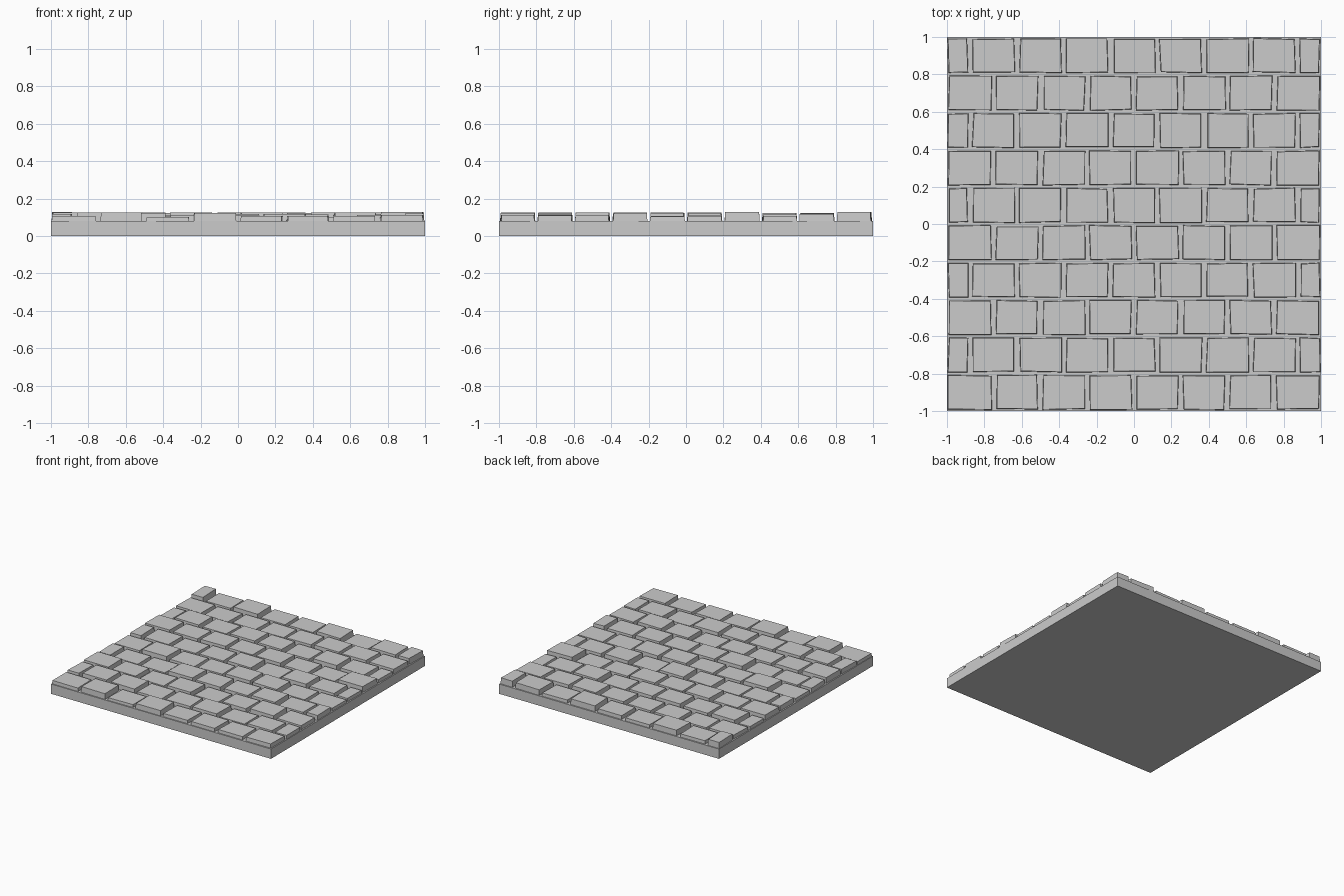
import bpy, bmesh, random
from mathutils import Vector

if "Cube" in bpy.data.objects:
    bpy.data.objects.remove(bpy.data.objects["Cube"])

random.seed(7)
SLAB_TOP = 0.08
ROWS, PITCH_Y, PITCH_X = 10, 0.2, 0.25
GAP_X, GAP_Y = 0.011, 0.007     # half joint widths

# Heights seen on the front row, back row and right-hand edge
FRONT = [.107, .125, .102, .122, .106, .108, .106, .113]
BACK = [.129, .106, .125, .105, .110, .126, .106, .125, .129]
RIGHT = [.113, .110, .112, .120, .104, .107, .127, .107, .118, .129]


def add_mesh(name, bm):
    bmesh.ops.recalc_face_normals(bm, faces=bm.faces)
    me = bpy.data.meshes.new(name)
    bm.to_mesh(me)
    bm.free()
    ob = bpy.data.objects.new(name, me)
    bpy.context.collection.objects.link(ob)
    return ob


def stone(bm, x0, x1, y0, y1, top):
    """Closed six-sided paver with slightly uneven corners and flared base."""
    corners = [(x0, y0), (x1, y0), (x1, y1), (x0, y1)]
    cx, cy = (x0 + x1) / 2, (y0 + y1) / 2
    low, high = [], []
    for x, y in corners:
        sx, sy = (1 if x > cx else -1), (1 if y > cy else -1)
        px = x - sx * random.uniform(-0.003, 0.007)
        py = y - sy * random.uniform(-0.002, 0.005)
        px, py = max(-.997, min(.997, px)), max(-.997, min(.997, py))
        low.append(bm.verts.new((px, py, SLAB_TOP - 0.01)))
        high.append(bm.verts.new((px - sx * 0.003, py - sy * 0.003, top)))
    bm.faces.new(high)
    bm.faces.new(low[::-1])
    for i in range(4):
        j = (i + 1) % 4
        bm.faces.new((low[i], low[j], high[j], high[i]))


# Base slab
bm = bmesh.new()
bmesh.ops.create_cube(bm, size=1)
for v in bm.verts:
    v.co = Vector((v.co.x * 2, v.co.y * 2, (v.co.z + 0.5) * SLAB_TOP))
add_mesh("base_slab", bm)

# Running-bond rows of paving stones, with half stones ending every other row
for r in range(ROWS):
    if r % 2:
        edges = [-1] + [-1 + PITCH_X * (i + 0.5) for i in range(8)] + [1]
    else:
        edges = [-1 + PITCH_X * i for i in range(9)]
    n = len(edges) - 1
    heights = [random.uniform(0.102, 0.126) for _ in range(n)]
    heights[-1] = RIGHT[r]
    if r == 0:
        heights = FRONT
    elif r == ROWS - 1:
        heights = BACK
    bm = bmesh.new()
    y = -1 + r * PITCH_Y
    for i in range(n):
        x0 = edges[i] + (0.005 if i == 0 else GAP_X)
        x1 = edges[i + 1] - (0.005 if i == n - 1 else GAP_X)
        stone(bm, x0, x1, y + GAP_Y, y + PITCH_Y - GAP_Y, heights[i])
    add_mesh(f"paving_row_{r + 1}", bm)
